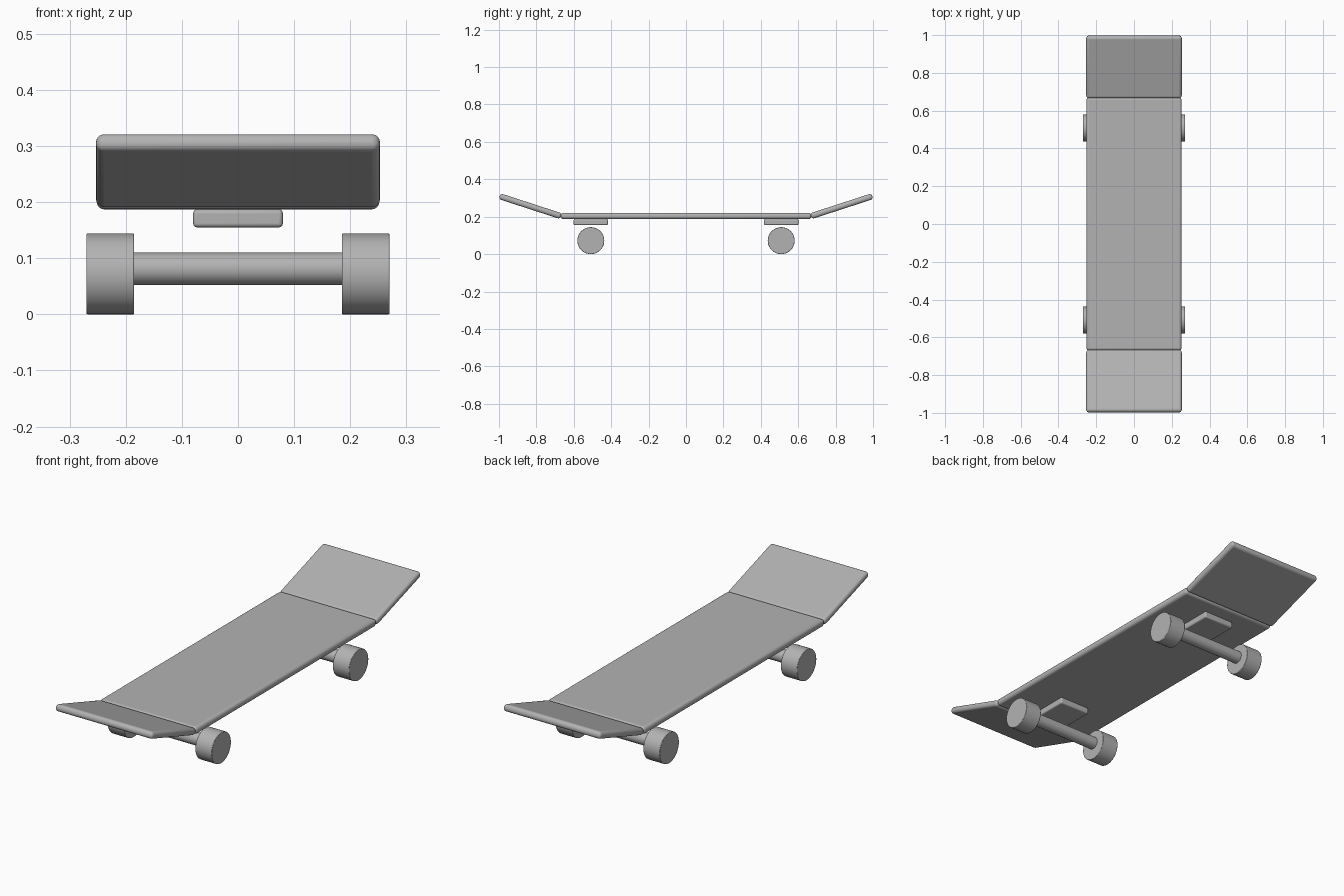
import bpy, math

if "Cube" in bpy.data.objects:
    bpy.data.objects.remove(bpy.data.objects["Cube"])

grey = bpy.data.materials.new("plain grey")
grey.diffuse_color = (0.45, 0.45, 0.45, 1)
grey.use_nodes = True
grey.node_tree.nodes["Principled BSDF"].inputs["Base Color"].default_value = grey.diffuse_color


def finish(ob, name, bevel, segments):
    """Name, colour, round and smooth one part."""
    ob.name = name
    ob.data.materials.append(grey)
    bpy.ops.object.transform_apply(location=False, rotation=False, scale=True)
    if bevel:
        mod = ob.modifiers.new("rounding", 'BEVEL')
        mod.width = bevel
        mod.segments = segments
        mod.limit_method = 'ANGLE'
        mod.angle_limit = math.radians(40)
    bpy.ops.object.shade_smooth_by_angle(angle=math.radians(35))
    return ob


def box(name, size, loc, bevel, tilt=0.0):
    bpy.ops.mesh.primitive_cube_add(size=1, location=loc, rotation=(tilt, 0, 0))
    ob = bpy.context.object
    ob.scale = size
    return finish(ob, name, bevel, 4)


def rod(name, radius, length, loc, bevel=0.0):
    bpy.ops.mesh.primitive_cylinder_add(vertices=48, radius=radius, depth=length,
                                        location=loc, rotation=(0, math.pi / 2, 0))
    return finish(bpy.context.object, name, bevel, 2)


# Flat middle of the board
box("deck", (0.504, 1.34, 0.034), (0, 0, 0.204), 0.014)

TILT = math.radians(18)
for end, s in (("front", -1), ("back", 1)):
    # Upturned end of the board
    box(end + "_kick", (0.506, 0.345, 0.032), (0, s * 0.832, 0.256), 0.014, s * TILT)
    # Mounting plate under the deck
    box(end + "_mount", (0.16, 0.184, 0.032), (0, s * 0.509, 0.171), 0.007)
    # Axle and its two wheels
    rod(end + "_axle", 0.029, 0.40, (0, s * 0.509, 0.081))
    for side, t in (("left", -1), ("right", 1)):
        rod(f"{end}_{side}_wheel", 0.072, 0.085, (t * 0.2275, s * 0.509, 0.072), 0.002)
